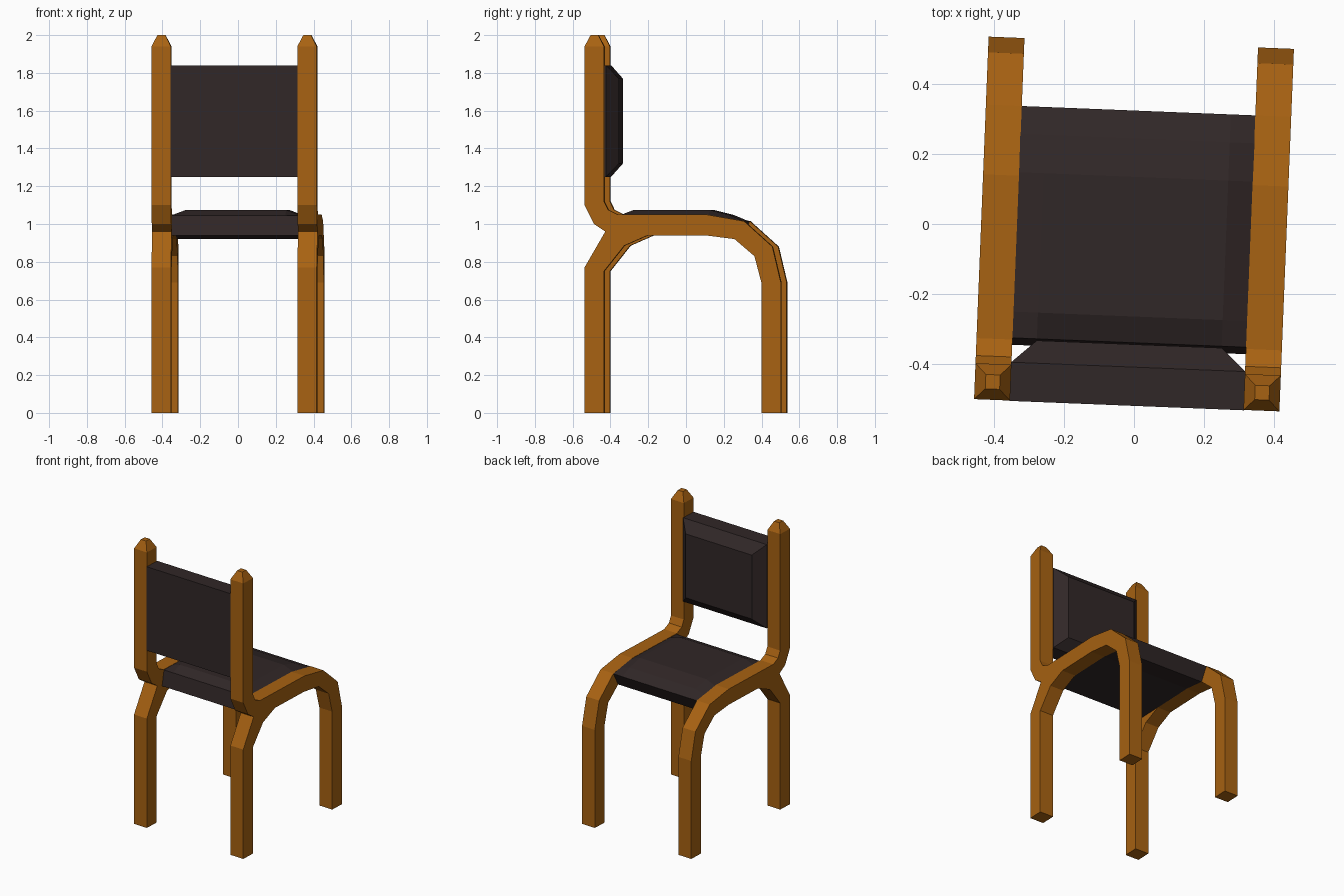
import bpy, bmesh, math
from mathutils import Matrix, Vector

if "Cube" in bpy.data.objects:
    bpy.data.objects.remove(bpy.data.objects["Cube"])

TURN = Matrix.Rotation(math.radians(-2.3), 4, 'Z')  # whole chair is slightly turned


def material(name, rgb):
    m = bpy.data.materials.new(name)
    m.diffuse_color = (*rgb, 1)
    m.use_nodes = True
    m.node_tree.nodes["Principled BSDF"].inputs["Base Color"].default_value = m.diffuse_color
    return m


wood = material("orange brown wood", (0.39, 0.122, 0.006))
cloth = material("dark upholstery", (0.030, 0.020, 0.020))


def finish(bm, name, mat):
    bmesh.ops.recalc_face_normals(bm, faces=bm.faces)
    bm.transform(TURN)
    me = bpy.data.meshes.new(name)
    bm.to_mesh(me)
    bm.free()
    me.materials.append(mat)
    ob = bpy.data.objects.new(name, me)
    bpy.context.collection.objects.link(ob)


def loft(rings, name, mat):
    bm = bmesh.new()
    rows = [[bm.verts.new(p) for p in r] for r in rings]
    n = len(rows[0])
    for a, b in zip(rows, rows[1:]):
        for i in range(n):
            j = (i + 1) % n
            bm.faces.new((a[i], a[j], b[j], b[i]))
    bm.faces.new(rows[0])
    bm.faces.new(rows[-1])
    finish(bm, name, mat)


# Side frames: both legs, seat rail and back post in one outline (y, z)
OUTLINE = [(-0.52, 0), (-0.417, 0), (-0.417, 0.75), (-0.31, 0.885), (-0.185, 0.94),
           (0.12, 0.94), (0.275, 0.92), (0.38, 0.83), (0.417, 0.69), (0.417, 0),
           (0.52, 0), (0.52, 0.69), (0.475, 0.88), (0.325, 1.015), (0.125, 1.05),
           (-0.345, 1.05), (-0.395, 1.075), (-0.417, 1.12), (-0.417, 1.94),
           (-0.52, 1.94), (-0.52, 1.10), (-0.47, 1.0), (-0.41, 0.96), (-0.52, 0.77)]


def side_frame(name, x0, x1):
    bm = bmesh.new()
    face = bm.faces.new([bm.verts.new((x0, y, z)) for y, z in OUTLINE])
    ext = bmesh.ops.extrude_face_region(bm, geom=[face])
    verts = [g for g in ext["geom"] if isinstance(g, bmesh.types.BMVert)]
    bmesh.ops.translate(bm, verts=verts, vec=(x1 - x0, 0, 0))
    # tapered post tip
    top = [f for f in bm.faces if all(v.co.z > 1.93 for v in f.verts)]
    mid = top[0].calc_center_median()
    tip = bmesh.ops.extrude_face_region(bm, geom=top)
    bmesh.ops.delete(bm, geom=top, context='FACES_ONLY')
    for v in tip["geom"]:
        if isinstance(v, bmesh.types.BMVert):
            v.co = mid + (v.co - mid) * 0.4 + Vector((0, 0, 0.06))
    finish(bm, name, wood)


side_frame("left_side_frame", -0.438, -0.335)
side_frame("right_side_frame", 0.335, 0.438)

# Seat: padded top that follows the rails down at the open end
W, I = 0.336, 0.265
STATIONS = [  # bottom y, bottom z, top y, edge z, crown z
    (-0.36, 0.94, -0.34, 1.046, 1.046),
    (-0.27, 0.94, -0.265, 1.048, 1.075),
    (0.12, 0.94, 0.135, 1.048, 1.075),
    (0.20, 0.93, 0.245, 1.029, 1.047),
    (0.275, 0.92, 0.325, 1.013, 1.013)]
loft([[(-W, yb, zb), (-W, yt, ze), (-I, yt, zc), (I, yt, zc), (W, yt, ze), (W, yb, zb)]
      for yb, zb, yt, ze, zc in STATIONS], "seat", cloth)


# Backrest: slab flush with the posts, chamfered on the seat side
def panel(y, w, z0, z1):
    return [(-w, y, z0), (w, y, z0), (w, y, z1), (-w, y, z1)]


loft([panel(-0.521, W, 1.25, 1.84), panel(-0.41, W, 1.25, 1.84),
      panel(-0.345, I, 1.32, 1.77)], "backrest", cloth)
